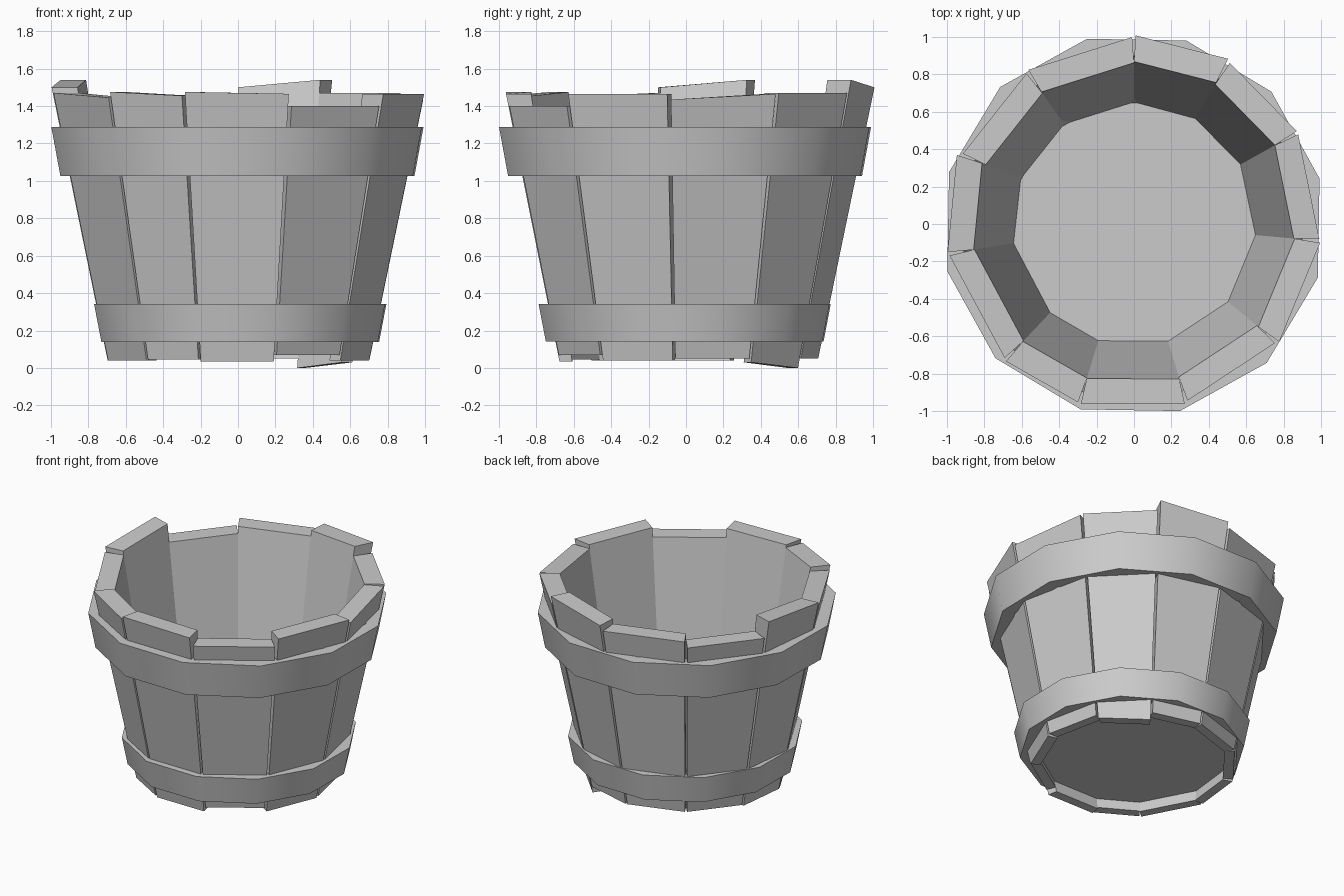
import bpy, bmesh, math
from mathutils import Matrix, Vector

if "Cube" in bpy.data.objects:
    bpy.data.objects.remove(bpy.data.objects["Cube"], do_unlink=True)

grey = bpy.data.materials.new("weathered_grey")
grey.use_nodes = True
colour = (0.6, 0.6, 0.6, 1)
grey.diffuse_color = colour
grey.node_tree.nodes["Principled BSDF"].inputs["Base Color"].default_value = colour


def add_object(name, bm):
    bmesh.ops.recalc_face_normals(bm, faces=bm.faces)
    mesh = bpy.data.meshes.new(name)
    bm.to_mesh(mesh)
    bm.free()
    mesh.materials.append(grey)
    obj = bpy.data.objects.new(name, mesh)
    bpy.context.collection.objects.link(obj)
    return obj


# Uneven staves, clockwise: start angle, then top and bottom heights at each side
staves = [
    (90, 1.50, 1.54, 0.05, 0.05), (59.8, 1.47, 1.47, 0.00, 0.03),
    (29.2, 1.465, 1.435, 0.05, 0.05), (-5.2, 1.465, 1.465, 0.04, 0.04),
    (-39.6, 1.40, 1.40, 0.07, 0.07), (-73.7, 1.465, 1.475, 0.035, 0.035),
    (-107, 1.455, 1.475, 0.045, 0.045), (-133.4, 1.445, 1.47, 0.04, 0.04),
    (-170.9, 1.50, 1.54, 0.04, 0.04), (-201.8, 1.41, 1.41, 0.05, 0.05),
    (-235, 1.46, 1.46, 0.05, 0.05),
]
ends = [s[0] for s in staves[1:]] + [staves[0][0] - 360]
for i, (start, top_a, top_b, low_a, low_b) in enumerate(staves):
    middle = math.radians((start + ends[i]) / 2)
    spread = math.radians((start - ends[i]) / 2)
    bm = bmesh.new()
    bmesh.ops.create_cube(bm, size=2)
    for v in bm.verts:
        first, upper, outside = v.co.y > 0, v.co.z > 0, v.co.x > 0
        if upper:
            z = top_a if first else top_b
        else:
            z = low_a if first else low_b
        # Staves lean outward and thicken towards the top
        corner = 0.698 + 0.208 * z if outside else 0.628 + 0.16 * z
        half = corner * math.sin(spread) * (0.965 if outside else 1)
        v.co = Vector((corner * math.cos(spread), half if first else -half, z))
    bmesh.ops.rotate(bm, verts=bm.verts, matrix=Matrix.Rotation(middle, 3, 'Z'))
    add_object(f"stave_{i + 1}", bm)


# Tapered twelve-sided hoops, smooth around and sharp at the rims
def hoop(name, z_low, z_high, r_low, r_high, centre, thickness=0.09, sides=12):
    bm = bmesh.new()
    profile = [(r_low, z_low), (r_high, z_high),
               (r_high - thickness, z_high), (r_low - thickness, z_low)]
    rings = []
    for k in range(sides):
        a = math.radians(14) + math.tau * k / sides
        rings.append([bm.verts.new((centre[0] + r * math.cos(a),
                                    centre[1] + r * math.sin(a), z))
                      for r, z in profile])
    for k in range(sides):
        here, after = rings[k], rings[(k + 1) % sides]
        for j in range(4):
            n = (j + 1) % 4
            bm.faces.new((here[j], after[j], after[n], here[n]))
    obj = add_object(name, bm)
    bpy.ops.object.select_all(action='DESELECT')
    obj.select_set(True)
    bpy.context.view_layer.objects.active = obj
    bpy.ops.object.shade_smooth_by_angle(angle=math.radians(40))


hoop("upper_hoop", 1.025, 1.288, 0.975, 1.025, (-0.003, -0.005))
hoop("lower_hoop", 0.14, 0.342, 0.765, 0.805, (0.012, -0.007))

# Thin floor board let into the staves just above their feet
bm = bmesh.new()
bmesh.ops.create_cone(bm, cap_ends=True, segments=24, radius1=0.66, radius2=0.66,
                      depth=0.03, matrix=Matrix.Translation((0, 0, 0.135)))
add_object("floor_board", bm)
